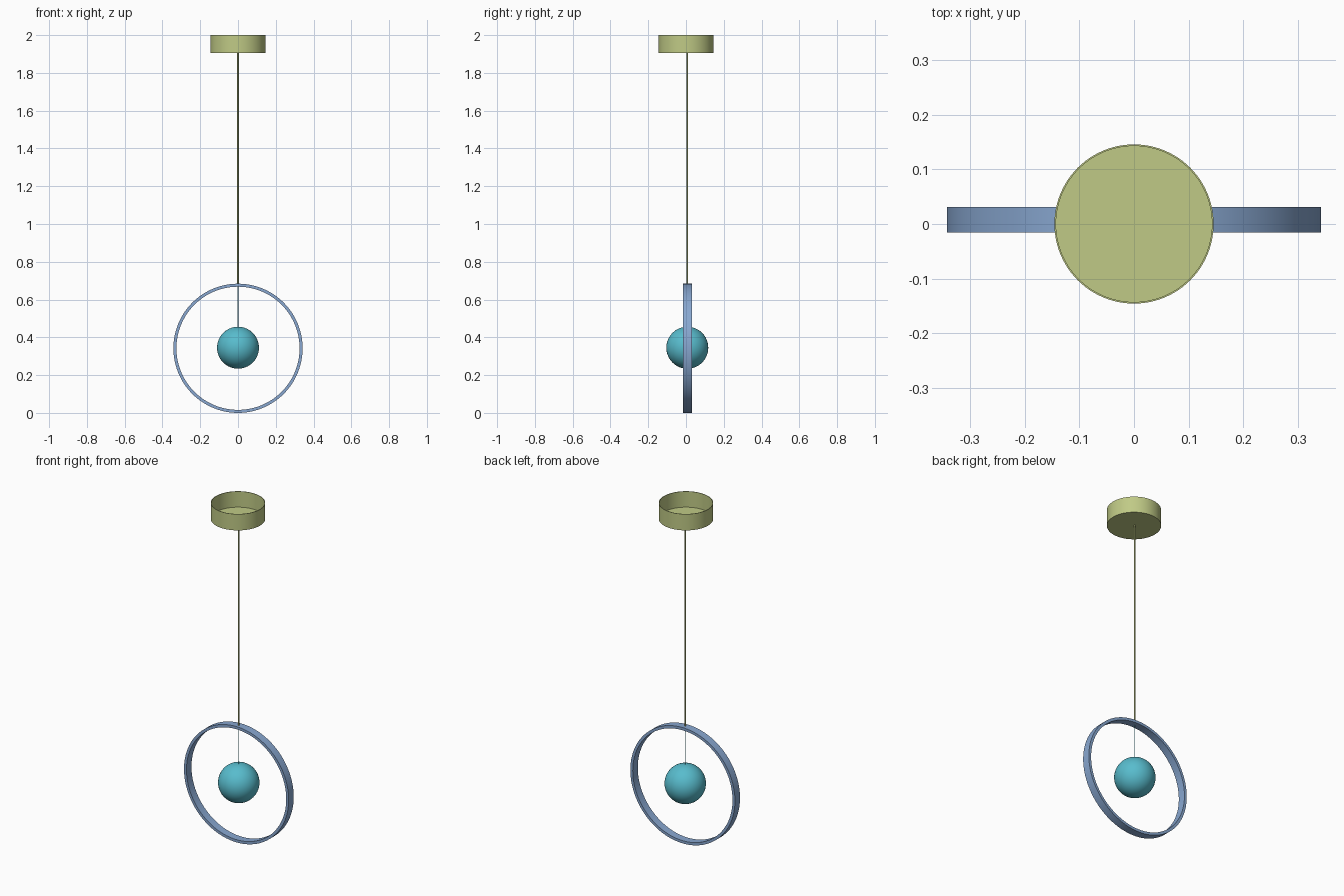
import bpy, bmesh, math

if "Cube" in bpy.data.objects:
    bpy.data.objects.remove(bpy.data.objects["Cube"])

Y = 0.007            # hanging parts sit slightly behind the canopy centre
RING_Z = 0.342


def material(name, rgb):
    m = bpy.data.materials.new(name)
    lin = [((c / 255 + 0.055) / 1.055) ** 2.4 for c in rgb]
    m.diffuse_color = (*lin, 1)
    m.use_nodes = True
    m.node_tree.nodes["Principled BSDF"].inputs["Base Color"].default_value = m.diffuse_color
    return m


olive = material("olive green", (192, 202, 134))
blue = material("soft blue", (136, 167, 208))
teal = material("teal", (88, 188, 205))


def finish(bm, name, mat, loc):
    bmesh.ops.recalc_face_normals(bm, faces=bm.faces)
    me = bpy.data.meshes.new(name)
    bm.to_mesh(me)
    bm.free()
    me.materials.append(mat)
    ob = bpy.data.objects.new(name, me)
    ob.location = loc
    bpy.context.collection.objects.link(ob)
    bpy.ops.object.select_all(action='DESELECT')
    ob.select_set(True)
    bpy.context.view_layer.objects.active = ob
    bpy.ops.object.shade_smooth_by_angle(angle=math.radians(35))
    return ob


def lathe(name, profile, mat, loc, closed=False, steps=96):
    """Spin an (r, z) profile around the z axis."""
    bm = bmesh.new()
    vs = [bm.verts.new((r, 0, z)) for r, z in profile]
    es = [bm.edges.new(p) for p in zip(vs, vs[1:])]
    if closed:
        es.append(bm.edges.new((vs[-1], vs[0])))
    bmesh.ops.spin(bm, geom=vs + es, cent=(0, 0, 0), axis=(0, 0, 1),
                   angle=math.tau, steps=steps, use_duplicate=False)
    bmesh.ops.remove_doubles(bm, verts=bm.verts, dist=1e-5)
    return finish(bm, name, mat, loc)


def cable(name, radius, z0, z1, mat):
    bm = bmesh.new()
    bmesh.ops.create_cone(bm, cap_ends=True, segments=16, radius1=radius,
                          radius2=radius, depth=z1 - z0)
    return finish(bm, name, mat, (0, Y, (z0 + z1) / 2))


# Ceiling canopy: thin cup open at the top
lathe("ceiling_canopy", [(0, 1.904), (0.1455, 1.904), (0.1455, 2.0),
                         (0.1425, 2.0), (0.1425, 1.907), (0, 1.907)],
      olive, (0, 0, 0))

# Upright hoop: flat band with a rectangular section
hoop = lathe("hoop", [(0.326, -0.0235), (0.342, -0.0235),
                      (0.342, 0.0235), (0.326, 0.0235)],
             blue, (0, Y + 0.001, RING_Z), closed=True, steps=128)
hoop.rotation_euler.x = math.pi / 2

# Glowing globe in the middle of the hoop
bm = bmesh.new()
bmesh.ops.create_uvsphere(bm, u_segments=64, v_segments=32, radius=0.111)
finish(bm, "globe", teal, (0, Y, 0.345))

# Suspension: thicker cable above the hoop, thin wire inside it
cable("upper_cable", 0.004, 0.68, 1.905, olive)
cable("lower_wire", 0.0018, 0.45, 0.685, teal)
